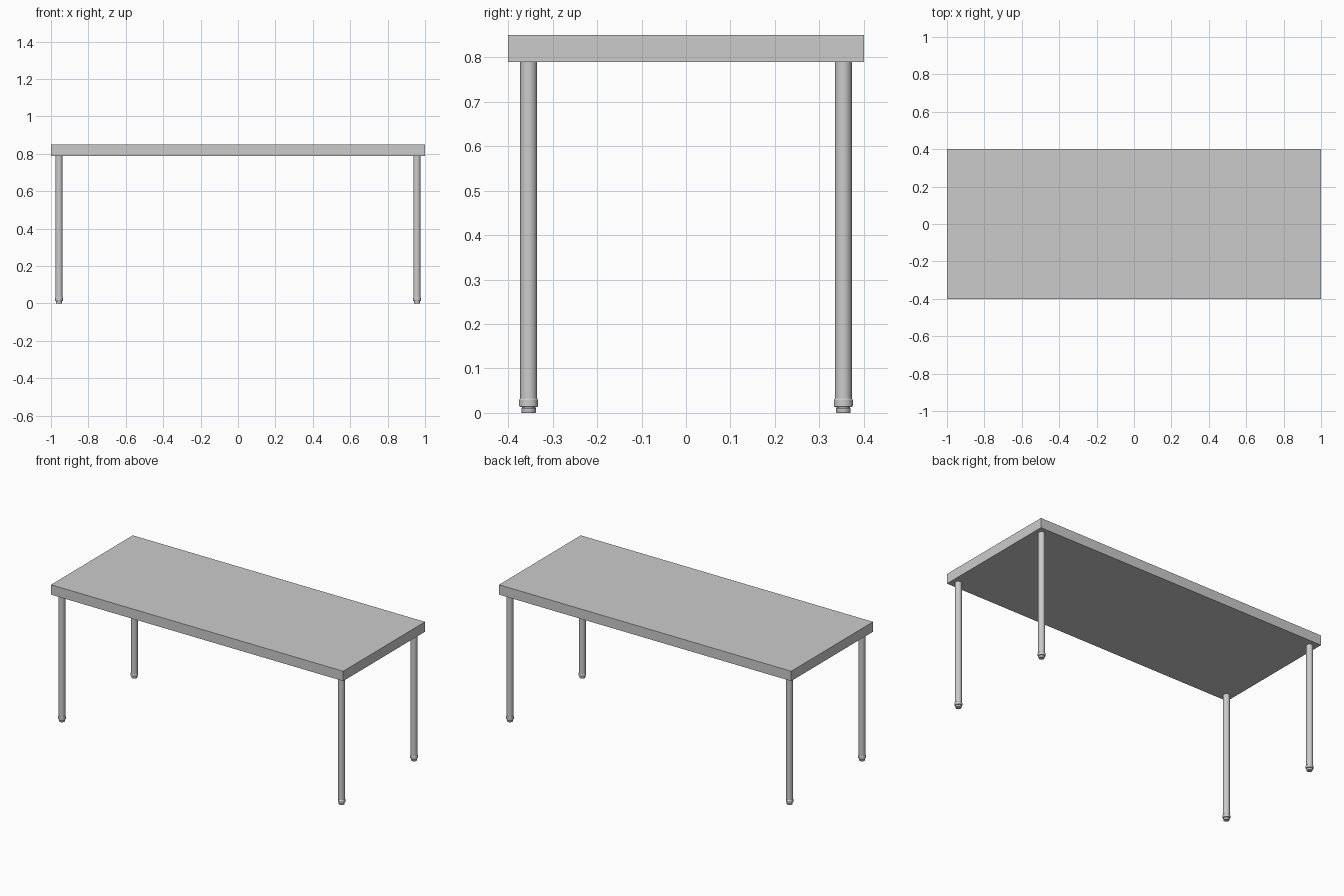
import bpy, bmesh, math

if "Cube" in bpy.data.objects:
    bpy.data.objects.remove(bpy.data.objects["Cube"])

# single grey used on the whole table
grey = bpy.data.materials.new("light grey")
grey.diffuse_color = (0.6, 0.6, 0.6, 1)
grey.use_nodes = True
grey.node_tree.nodes["Principled BSDF"].inputs["Base Color"].default_value = grey.diffuse_color


def finish(bm, name, location):
    bmesh.ops.recalc_face_normals(bm, faces=bm.faces)
    mesh = bpy.data.meshes.new(name)
    bm.to_mesh(mesh)
    bm.free()
    mesh.materials.append(grey)
    obj = bpy.data.objects.new(name, mesh)
    obj.location = location
    bpy.context.collection.objects.link(obj)
    return obj


def lathe(name, profile, location, sides=32):
    """Closed solid of revolution from (radius, z) points."""
    bm = bmesh.new()
    rings = []
    for r, z in profile:
        rings.append([bm.verts.new((r * math.cos(2 * math.pi * i / sides),
                                    r * math.sin(2 * math.pi * i / sides), z))
                      for i in range(sides)])
    for a, b in zip(rings, rings[1:]):
        for i in range(sides):
            j = (i + 1) % sides
            bm.faces.new((a[i], a[j], b[j], b[i]))
    bm.faces.new(rings[0][::-1])
    bm.faces.new(rings[-1])
    obj = finish(bm, name, location)
    bpy.ops.object.select_all(action='DESELECT')
    obj.select_set(True)
    bpy.context.view_layer.objects.active = obj
    bpy.ops.object.shade_smooth_by_angle(angle=math.radians(30))
    return obj


# table top: plain slab
bm = bmesh.new()
bmesh.ops.create_cube(bm, size=1)
bmesh.ops.scale(bm, vec=(2, 0.8, 0.061), verts=bm.verts)
finish(bm, "table_top", (0, 0, 0.8195))

# foot: narrow base, short neck and a chamfered collar
foot_profile = [(0.0155, 0), (0.0165, 0.002), (0.0165, 0.010), (0.0155, 0.011),
                (0.0155, 0.013), (0.0195, 0.013), (0.0215, 0.016),
                (0.0215, 0.029), (0.0195, 0.032)]
leg_profile = [(0.019, 0.031), (0.019, 0.79)]

# four legs, each with its foot
for sx, side in ((-1, "left"), (1, "right")):
    for sy, end in ((-1, "front"), (1, "back")):
        place = (sx * 0.957, sy * 0.354, 0)
        lathe(f"{end}_{side}_leg", leg_profile, place)
        lathe(f"{end}_{side}_foot", foot_profile, place)
